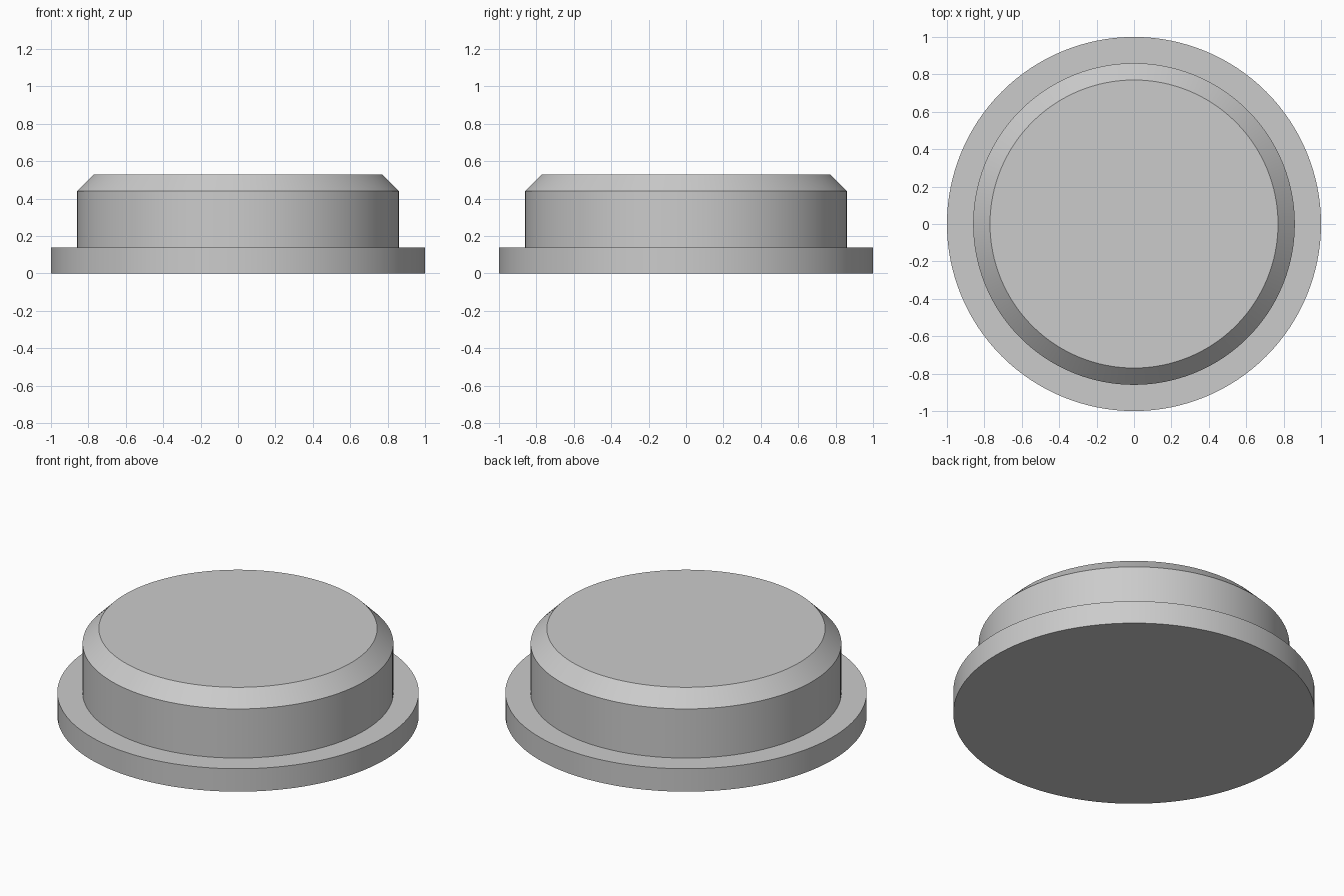
import bpy
import bmesh
import math

cube = bpy.data.objects.get("Cube")
if cube:
    bpy.data.objects.remove(cube, do_unlink=True)

# Single grey material
grey = bpy.data.materials.new("light_grey")
grey.use_nodes = True
colour = (0.6, 0.6, 0.6, 1)
grey.diffuse_color = colour
grey.node_tree.nodes["Principled BSDF"].inputs["Base Color"].default_value = colour

SEGMENTS = 128
# Outline from base to top: (radius, height)
PROFILE = [(1, 0), (1, 0.14), (0.86, 0.14), (0.86, 0.44), (0.77, 0.53)]


def lathe(name, profile, material):
    """Turn a profile about z into a closed solid with flat caps."""
    bm = bmesh.new()
    rings = []
    for radius, height in profile:
        angles = [2 * math.pi * i / SEGMENTS for i in range(SEGMENTS)]
        rings.append([bm.verts.new((radius * math.cos(a), radius * math.sin(a), height))
                      for a in angles])
    for low, high in zip(rings, rings[1:]):
        for i in range(SEGMENTS):
            j = (i + 1) % SEGMENTS
            bm.faces.new((low[i], low[j], high[j], high[i]))
    bm.faces.new(rings[0][::-1])
    bm.faces.new(rings[-1])
    mesh = bpy.data.meshes.new(name)
    bm.to_mesh(mesh)
    bm.free()
    mesh.materials.append(material)
    obj = bpy.data.objects.new(name, mesh)
    bpy.context.collection.objects.link(obj)
    return obj


# Flanged plug with a chamfered top
plug = lathe("flanged_plug", PROFILE, grey)
bpy.ops.object.select_all(action="DESELECT")
plug.select_set(True)
bpy.context.view_layer.objects.active = plug
bpy.ops.object.shade_smooth_by_angle(angle=math.radians(30))
